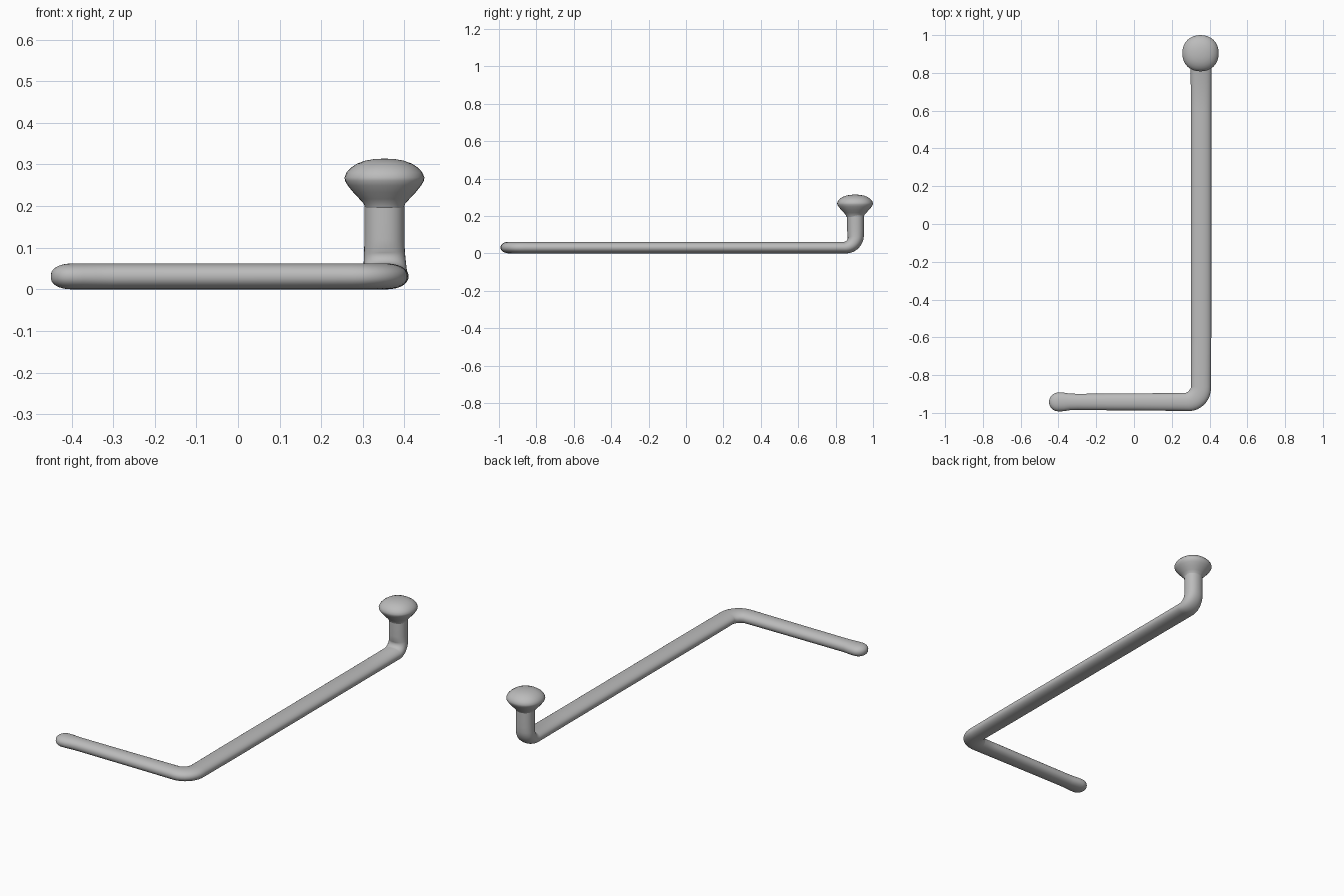
import bpy, bmesh, math
from mathutils import Vector

cube = bpy.data.objects.get("Cube")
if cube:
    bpy.data.objects.remove(cube)

grey = bpy.data.materials.new("plain grey")
grey.use_nodes = True
grey.diffuse_color = (0.5, 0.5, 0.5, 1)
grey.node_tree.nodes["Principled BSDF"].inputs["Base Color"].default_value = (0.5, 0.5, 0.5, 1)

SIDES = 32
X, Y, Z = Vector((1, 0, 0)), Vector((0, 1, 0)), Vector((0, 0, 1))


def loft(name, sections):
    """Skin rounded sections given as (centre, side axis, up axis, half width, half height)."""
    bm = bmesh.new()
    rings = []
    for centre, side, up, w, h in sections:
        ring = []
        for i in range(SIDES):
            a = math.tau * i / SIDES
            c, s = math.cos(a), math.sin(a)
            u = math.copysign(abs(c) ** 0.92, c) * w
            v = math.copysign(abs(s) ** 0.92, s) * h
            ring.append(bm.verts.new(Vector(centre) + side * u + up * v))
        rings.append(ring)
    for a, b in zip(rings, rings[1:]):
        for i in range(SIDES):
            j = (i + 1) % SIDES
            bm.faces.new((a[i], a[j], b[j], b[i]))
    bm.faces.new(rings[0])
    bm.faces.new(rings[-1])
    bmesh.ops.recalc_face_normals(bm, faces=bm.faces)
    mesh = bpy.data.meshes.new(name)
    bm.to_mesh(mesh)
    bm.free()
    mesh.materials.append(grey)
    obj = bpy.data.objects.new(name, mesh)
    bpy.context.collection.objects.link(obj)
    bpy.ops.object.select_all(action="DESELECT")
    obj.select_set(True)
    bpy.context.view_layer.objects.active = obj
    bpy.ops.object.shade_smooth_by_angle(angle=math.radians(50))


rod = []
H = 0.031
# Rounded tip of the short arm
for i in range(8):
    a = math.radians(4 + 86 * i / 7)
    rod.append(((-0.4 - 0.05 * math.cos(a), -0.942, H), Y, Z, 0.05 * math.sin(a), H * math.sin(a) ** 0.8))
# Short arm, narrowing behind the tip
for x, w in ((-0.37, 0.049), (-0.34, 0.044), (-0.3, 0.043), (0, 0.045), (0.2, 0.047)):
    rod.append(((x, -0.942, H), Y, Z, w, H))
# Flat elbow into the long arm
R = 0.08
for i in range(11):
    t = i / 10
    a = t * math.pi / 2
    side = Vector((-math.sin(a), math.cos(a), 0))
    centre = Vector((0.275, -0.862, H)) - side * R
    rod.append((centre, side, Z, 0.048 + 0.004 * t + 0.005 * math.sin(2 * a), H))
# Long arm
for y in (-0.6, 0, 0.6):
    rod.append(((0.355, y, H), -X, Z, 0.054, H))
# Upward bend
R = 0.06
for i in range(11):
    t = i / 10
    a = t * math.pi / 2
    up = Vector((0, -math.sin(a), math.cos(a)))
    centre = Vector((0.355 - 0.003 * t, 0.847, H + R)) - up * R
    rod.append((centre, -X, up, 0.055 - 0.006 * t, H + 0.013 * t))
# Upright post
for z in (0.12, 0.16, 0.21):
    rod.append(((0.352, 0.907, z), -X, -Y, 0.048, 0.045))
loft("bent_rod", rod)

# Mushroom knob on the post
profile = ((0.046, 0.195), (0.05, 0.206), (0.06, 0.217), (0.075, 0.233), (0.088, 0.249),
           (0.095, 0.261), (0.096, 0.269), (0.091, 0.281), (0.081, 0.292), (0.066, 0.302),
           (0.047, 0.309), (0.025, 0.313), (0.005, 0.314))
loft("knob", [((0.352, 0.904, z), X, Y, r, r) for r, z in profile])
